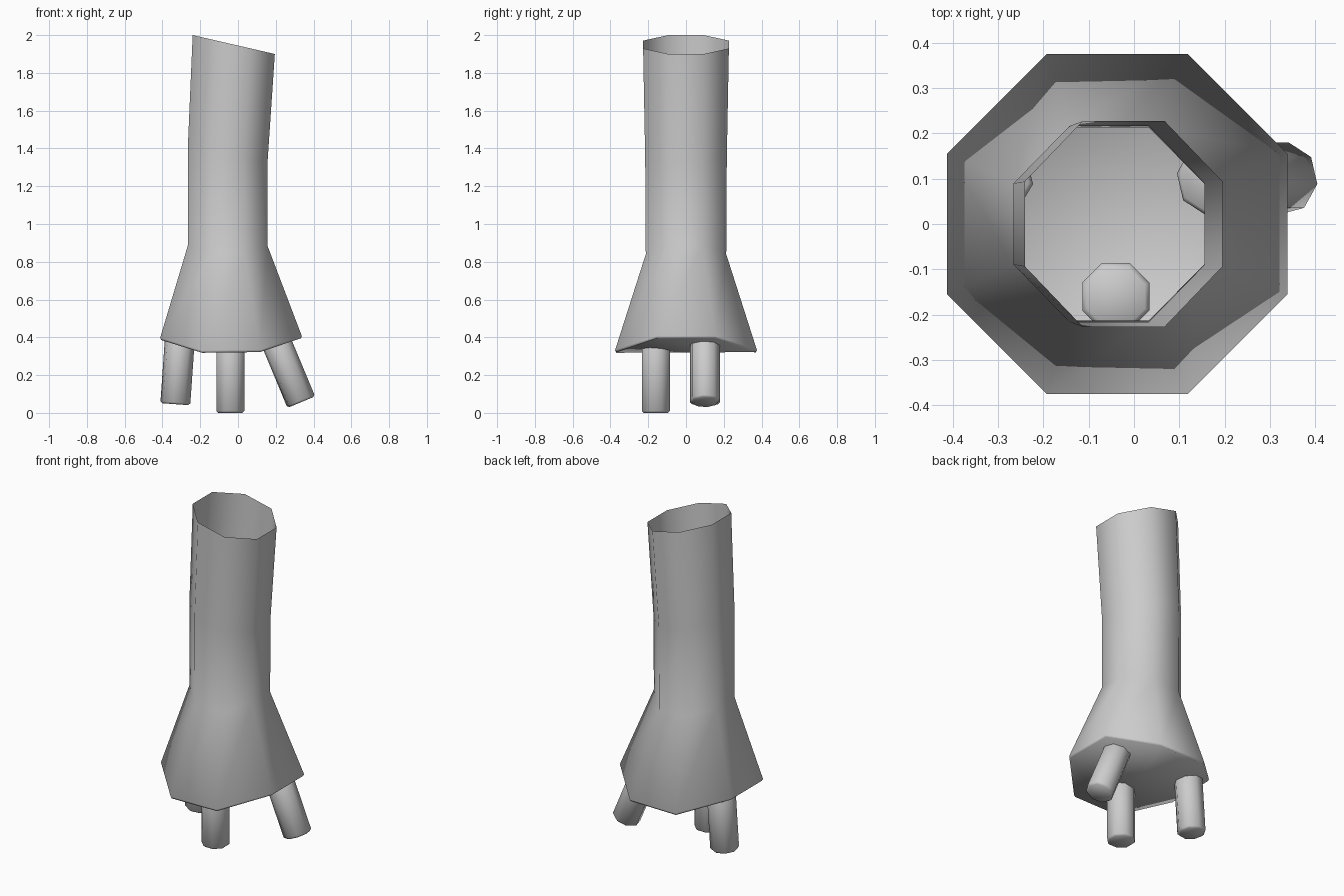
import bpy, bmesh, math
from mathutils import Matrix, Vector

default = bpy.data.objects.get("Cube")
if default:
    bpy.data.objects.remove(default, do_unlink=True)

grey = bpy.data.materials.new("plain_grey")
grey.use_nodes = True
GREY = (0.6, 0.6, 0.6, 1)
grey.diffuse_color = GREY
grey.node_tree.nodes["Principled BSDF"].inputs["Base Color"].default_value = GREY

SIDES = 8
FLAT = 1 / math.cos(math.pi / SIDES)  # flat-to-flat radius to corner radius


def finish(name, bm):
    bmesh.ops.recalc_face_normals(bm, faces=bm.faces)
    mesh = bpy.data.meshes.new(name)
    bm.to_mesh(mesh)
    bm.free()
    mesh.materials.append(grey)
    mesh.shade_smooth()
    ob = bpy.data.objects.new(name, mesh)
    bpy.context.collection.objects.link(ob)
    return ob


def ring(bm, cx, rx, ry, z, tilt=0, lift=0):
    """Octagon ring; tilt drops it toward +x, lift raises its two x sides."""
    verts = []
    for i in range(SIDES):
        a = (i + 0.5) * math.tau / SIDES
        x, y = rx * FLAT * math.cos(a), ry * FLAT * math.sin(a)
        side = lift if abs(x) > rx * 0.9 else 0
        verts.append(bm.verts.new((cx + x, y, z - tilt * x + side)))
    return verts


def bridge(bm, a, b):
    for i in range(SIDES):
        j = (i + 1) % SIDES
        bm.faces.new((a[i], a[j], b[j], b[i]))


# Open-topped tube with a flared, closed base
bm = bmesh.new()
rings = [
    ring(bm, -0.037, 0.369, 0.369, 0.32, -0.012, 0.07),    # underside
    ring(bm, -0.037, 0.375, 0.375, 0.332, -0.012, 0.07),   # lip
    ring(bm, -0.055, 0.211, 0.213, 0.84, 0, 0.045),        # neck
    ring(bm, -0.055, 0.211, 0.216, 1.36, 0.18),            # bend
    ring(bm, -0.0225, 0.2175, 0.227, 1.95, 0.23),          # slanted mouth
]
for lower, upper in zip(rings, rings[1:]):
    bridge(bm, lower, upper)
bm.faces.new(rings[0])
finish("flared_tube", bm)


# Three short prongs under the base, their tops reaching inside
def prong(name, foot, lean, spin):
    r, length, bevel = 0.074, 0.445, 0.01
    bm = bmesh.new()
    steps = [(0, r - bevel), (bevel, r), (length - bevel, r), (length, r - bevel)]
    loops = [ring(bm, 0, w, w, z) for z, w in steps]
    for lower, upper in zip(loops, loops[1:]):
        bridge(bm, lower, upper)
    bm.faces.new(loops[0])
    bm.faces.new(loops[-1])
    place = (Matrix.Translation(Vector(foot))
             @ Matrix.Rotation(math.radians(lean), 4, 'Y')
             @ Matrix.Rotation(math.radians(spin), 4, 'Z'))
    bm.transform(place)
    finish(name, bm)


prong("front_prong", (-0.04, -0.16, 0), 0, 0)
prong("left_prong", (0.335, 0.1, 0.057), -22.6, 14)
prong("right_prong", (-0.332, 0.1, 0.046), 4, 14)
